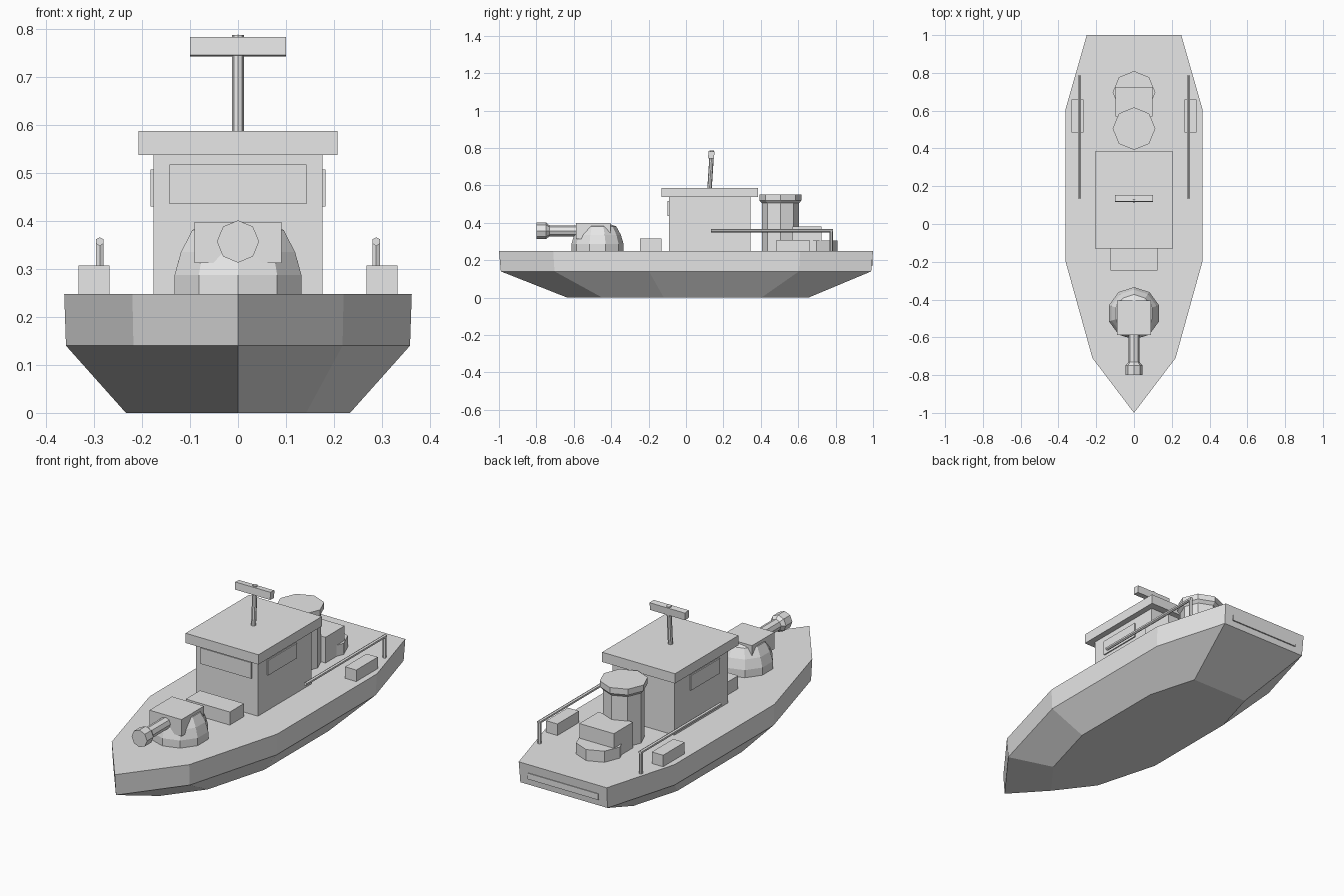
import bpy
import math
from mathutils import Vector

cube = bpy.data.objects.get("Cube")
if cube:
    bpy.data.objects.remove(cube, do_unlink=True)

# One plain grey for the whole boat
grey = bpy.data.materials.new("plain_grey")
grey.use_nodes = True
grey.diffuse_color = (0.8, 0.8, 0.8, 1)
grey.node_tree.nodes["Principled BSDF"].inputs["Base Color"].default_value = (0.8, 0.8, 0.8, 1)


def make(name, verts, faces):
    mesh = bpy.data.meshes.new(name)
    mesh.from_pydata(verts, [], faces)
    mesh.materials.append(grey)
    obj = bpy.data.objects.new(name, mesh)
    bpy.context.collection.objects.link(obj)
    return obj


def loft(name, rings):
    """Skin equal-length rings of points and cap both ends."""
    n = len(rings[0])
    verts = [p for ring in rings for p in ring]
    faces = [tuple(range(n))[::-1], tuple(range(len(verts) - n, len(verts)))]
    for k in range(len(rings) - 1):
        for i in range(n):
            j = (i + 1) % n
            faces.append((k * n + i, k * n + j, (k + 1) * n + j, (k + 1) * n + i))
    return make(name, verts, faces)


def box(name, x, y, z, tilt=0):
    """Box from (min, max) pairs, optionally tilted about its own x axis."""
    mid = Vector((sum(x) / 2, sum(y) / 2, sum(z) / 2))
    rings = [[(px - mid.x, py - mid.y, pz - mid.z) for px, py in
              ((x[0], y[0]), (x[1], y[0]), (x[1], y[1]), (x[0], y[1]))] for pz in z]
    obj = loft(name, rings)
    obj.location = mid
    obj.rotation_euler.x = tilt
    return obj


def turned(name, profile, sides, loc, axis=(0, 0, 1)):
    """Lathe (radius, height) pairs around an axis, one vertex row on local y."""
    step = math.tau / sides
    rings = [[(r * math.sin(-i * step), r * math.cos(i * step), h) for i in range(sides)]
             for r, h in profile]
    obj = loft(name, rings)
    obj.location = loc
    obj.rotation_euler = Vector((0, 0, 1)).rotation_difference(Vector(axis)).to_euler()
    return obj


def rod(name, a, b, radius, sides=6):
    a, b = Vector(a), Vector(b)
    return turned(name, [(radius, 0), (radius, (b - a).length)], sides, a, b - a)


# Hull: bottom, chine and deck follow one outline
DECK = 0.248
half = [(0.22, -0.71), (0.362, -0.2), (0.362, 0.61), (0.25, 1)]
outline = [(0, -1)] + half + [(-x, y) for x, y in reversed(half)]
loft("hull", [[(x * s, y * s + dy, z) for x, y in outline]
              for s, dy, z in ((0.645, 0.01, 0), (0.99, 0, 0.14), (1, 0, DECK))])
box("stern_plate", (-0.2, 0.2), (0.985, 0.9995), (0.172, 0.203))

# Cabin with roof and window plates
box("cabin", (-0.176, 0.176), (-0.09, 0.345), (DECK, 0.54))
box("cabin_roof", (-0.207, 0.207), (-0.13, 0.385), (0.537, 0.587))
box("front_window", (-0.143, 0.143), (-0.099, -0.09), (0.435, 0.517))
box("front_locker", (-0.125, 0.125), (-0.245, -0.13), (DECK, 0.315))

# Mast and antenna bar, leaning slightly back
rod("mast", (0, 0.126, 0.585), (0, 0.139, 0.787), 0.012, 8)
box("antenna_bar", (-0.1, 0.1), (0.119, 0.151), (0.744, 0.782), -0.07)

# Gun turret: faceted dome, housing and flared barrel
turned("turret_dome", [(0.139, DECK), (0.139, 0.287), (0.125, 0.335),
                       (0.1, 0.381), (0.06, 0.394)], 10, (0, -0.473, 0))
box("gun_housing", (-0.091, 0.091), (-0.588, -0.405), (0.312, 0.398))
turned("gun_barrel", [(0.029, 0), (0.029, 0.15), (0.044, 0.168), (0.044, 0.22)],
       8, (0, -0.58, 0.357), (0, -1, 0))

# Funnel and engine housing behind the cabin
turned("funnel", [(0.099, DECK), (0.099, 0.505), (0.113, 0.52), (0.113, 0.55)],
       8, (0, 0.505, 0))
box("engine_housing", (-0.098, 0.098), (0.57, 0.725), (DECK, 0.38))
turned("rear_drum", [(0.113, DECK), (0.113, 0.305)], 8, (0, 0.697, 0))

# Paired fittings on both sides
for side, s in (("left", 1), ("right", -1)):
    box(side + "_window", sorted((0.176 * s, 0.182 * s)), (-0.015, 0.22), (0.43, 0.507))
    box(side + "_deck_box", sorted((0.268 * s, 0.332 * s)), (0.485, 0.66), (DECK, 0.307))
    rod(side + "_rail", (0.288 * s, 0.135, 0.357), (0.288 * s, 0.785, 0.357), 0.009)
    rod(side + "_rail_post", (0.288 * s, 0.777, DECK), (0.288 * s, 0.777, 0.357), 0.009)
